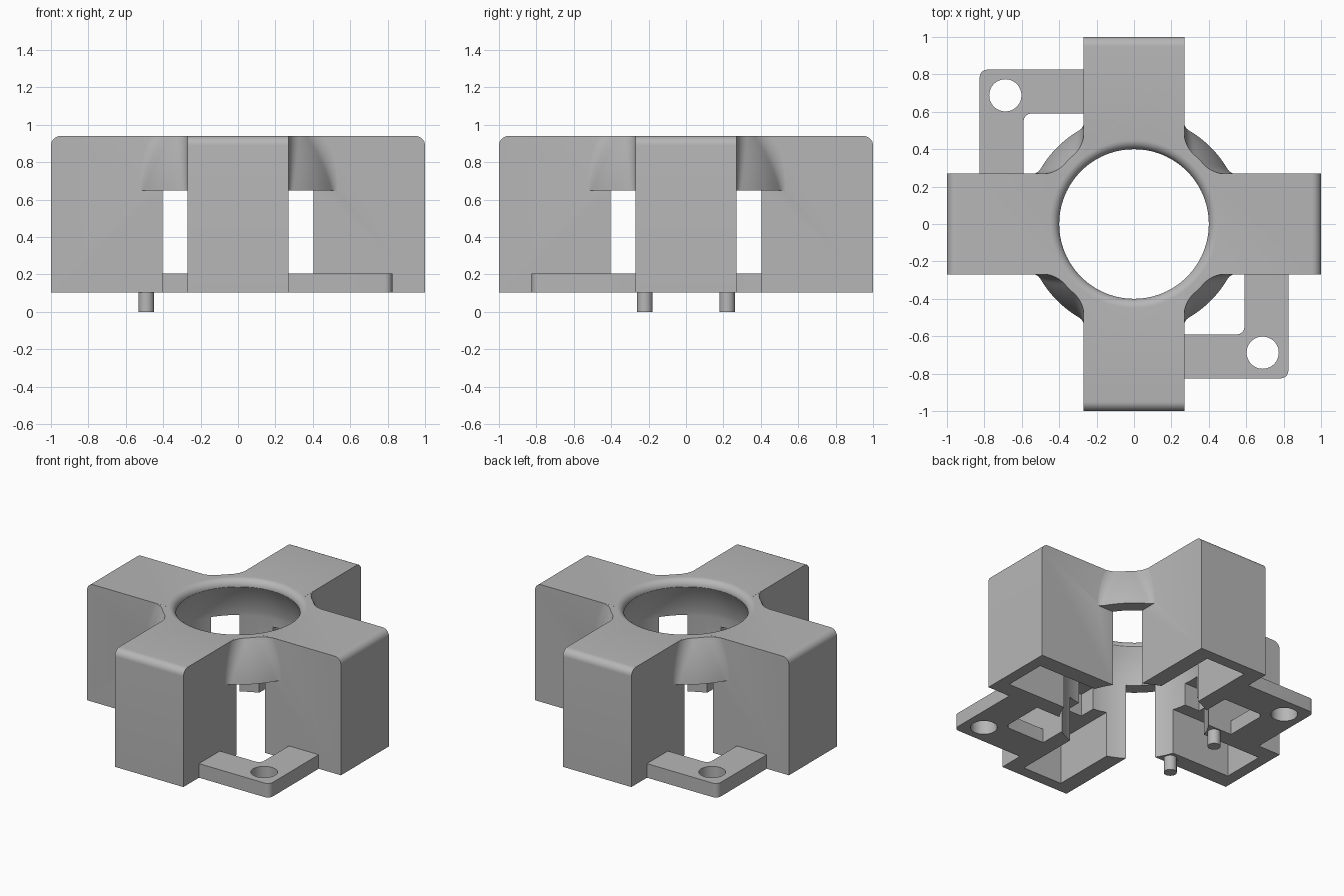
import bpy, bmesh, math
from mathutils import Matrix

cube = bpy.data.objects.get("Cube")
if cube:
    bpy.data.objects.remove(cube, do_unlink=True)

grey = bpy.data.materials.new("light_grey")
grey.use_nodes = True
COLOR = (0.47, 0.47, 0.47, 1)
grey.diffuse_color = COLOR
grey.node_tree.nodes["Principled BSDF"].inputs["Base Color"].default_value = COLOR

BASE, TOP, RING_Z = 0.105, 0.94, 0.65
HALF = 0.27        # half width of an arm
BORE = 0.485       # radius of the well between the arms


def make(name, bm):
    bmesh.ops.recalc_face_normals(bm, faces=bm.faces)
    mesh = bpy.data.meshes.new(name)
    bm.to_mesh(mesh)
    bm.free()
    mesh.materials.append(grey)
    obj = bpy.data.objects.new(name, mesh)
    bpy.context.collection.objects.link(obj)
    return obj


def prism(name, points, z0, z1, round_at=None, radius=0.05):
    """Extrude a flat outline; round the edges picked by round_at(midpoint, direction)."""
    bm = bmesh.new()
    face = bm.faces.new([bm.verts.new((x, y, z0)) for x, y in points])
    new = bmesh.ops.extrude_face_region(bm, geom=[face])["geom"]
    for v in new:
        if isinstance(v, bmesh.types.BMVert):
            v.co.z = z1
    bmesh.ops.recalc_face_normals(bm, faces=bm.faces)
    if round_at:
        edges = [e for e in bm.edges
                 if round_at((e.verts[0].co + e.verts[1].co) / 2,
                             (e.verts[0].co - e.verts[1].co).normalized())]
        bmesh.ops.bevel(bm, geom=edges, offset=radius, segments=8,
                        profile=0.5, affect='EDGES')
    return make(name, bm)


def rect(x0, x1, y0, y1):
    return [(x0, y0), (x1, y0), (x1, y1), (x0, y1)]


def cylinder(name, x, y, radius, z0, z1):
    bm = bmesh.new()
    bmesh.ops.create_cone(bm, cap_ends=True, segments=48, radius1=radius,
                          radius2=radius, depth=z1 - z0,
                          matrix=Matrix.Translation((x, y, (z0 + z1) / 2)))
    return make(name, bm)


def loft(name, rings):
    """Closed solid through rings of equal point count."""
    bm = bmesh.new()
    rows = [[bm.verts.new(p) for p in ring] for ring in rings]
    n = len(rows[0])
    for low, high in zip(rows, rows[1:]):
        for i in range(n):
            j = (i + 1) % n
            bm.faces.new((low[i], low[j], high[j], high[i]))
    bm.faces.new(rows[0])
    bm.faces.new(rows[-1])
    return make(name, bm)


def combine(target, tool, operation):
    mod = target.modifiers.new("combine", 'BOOLEAN')
    mod.operation, mod.solver, mod.object = operation, 'EXACT', tool
    bpy.context.view_layer.update()
    deps = bpy.context.evaluated_depsgraph_get()
    mesh = bpy.data.meshes.new_from_object(target.evaluated_get(deps))
    target.modifiers.clear()
    target.data = mesh
    bpy.data.objects.remove(tool, do_unlink=True)


def smooth(obj):
    bpy.ops.object.select_all(action='DESELECT')
    bpy.context.view_layer.objects.active = obj
    obj.select_set(True)
    bpy.ops.object.shade_smooth_by_angle(angle=math.radians(30))


# Two crossing bars with rounded upper ends
body = prism("cross_body", rect(-1, 1, -HALF, HALF), BASE, TOP,
             lambda m, d: abs(d.y) > 0.9 and m.z > TOP - 0.01)
bar = prism("cross_bar", rect(-HALF, HALF, -1, 1), BASE, TOP,
            lambda m, d: abs(d.x) > 0.9 and m.z > TOP - 0.01)
combine(body, bar, 'UNION')


# Domed collar whose corners blend into the arms
def collar_ring(z):
    t = (z - RING_Z) / (TOP - RING_Z)
    radius = 0.58 - 0.04 * t - 0.05 * t * t
    fillet = 0.05 + 0.11 * t
    edge = HALF - 0.002
    cx = math.sqrt((radius + fillet) ** 2 - (edge + fillet) ** 2)
    cy = edge + fillet
    a = math.atan2(cy, cx)
    steps = 8
    corner = []
    for i in range(steps + 1):
        b = -math.pi / 2 - (math.pi / 2 - a) * i / steps
        corner.append((cx + fillet * math.cos(b), cy + fillet * math.sin(b)))
    for i in range(1, steps):
        b = a + (math.pi / 2 - 2 * a) * i / steps
        corner.append((radius * math.cos(b), radius * math.sin(b)))
    corner += [(y, x) for x, y in reversed(corner[:steps + 1])]
    ring = []
    for c, s in ((1, 0), (0, 1), (-1, 0), (0, -1)):
        ring += [(c * x - s * y, s * x + c * y, z) for x, y in corner]
    return ring


LAYERS = 10
collar_top = TOP - 0.0005
collar = loft("collar", [collar_ring(RING_Z + (collar_top - RING_Z) * i / LAYERS)
                         for i in range(LAYERS + 1)])
combine(body, collar, 'UNION')

# Central well: straight below, domed inside the collar, rounded rim on top
LIP = 0.05
profile = [(BORE, 0), (BORE, RING_Z)]
for i in range(1, 9):
    t = i / 8
    profile.append((BORE - 0.03 * t - 0.055 * t * t, RING_Z + (TOP - LIP - RING_Z) * t))
for i in range(1, 9):
    b = math.pi / 2 * i / 8
    profile.append((0.40 + LIP * (1 - math.cos(b)), TOP - LIP + LIP * math.sin(b)))
profile.append((0.40 + LIP, 1.1))
SIDES = 96
well = loft("well_cutter", [[(r * math.cos(math.tau * k / SIDES),
                              r * math.sin(math.tau * k / SIDES), z)
                             for k in range(SIDES)] for r, z in profile])
combine(body, well, 'DIFFERENCE')

# Hollow underside of each arm, open toward the well
for quarter in range(4):
    for x1, half, height in ((0.92, 0.155, 0.43), (0.6, 0.06, 0.59)):
        pocket = prism("pocket_cutter", rect(0.3, x1, -half, half), 0, height)
        pocket.data.transform(Matrix.Rotation(quarter * math.pi / 2, 4, 'Z'))
        combine(body, pocket, 'DIFFERENCE')
smooth(body)

# Corner mounting brackets with screw holes
OUT, INN, END = 0.825, 0.59, 0.25
outline = [(END, -OUT), (OUT, -OUT), (OUT, -END), (INN, -END), (INN, -INN), (END, -INN)]
for name, turn in (("front_bracket", 0), ("back_bracket", math.pi)):
    bracket = prism(name, outline, BASE, 0.205,
                    lambda m, d: abs(d.z) > 0.9 and abs(m.x + m.y) < 0.01, 0.04)
    hole = cylinder("hole_cutter", 0.688, -0.688, 0.086, 0, 0.4)
    combine(bracket, hole, 'DIFFERENCE')
    bracket.data.transform(Matrix.Rotation(turn, 4, 'Z'))
    smooth(bracket)

# Locating pins under the right arm
for name, side in (("front_pin", -1), ("back_pin", 1)):
    smooth(cylinder(name, -0.49, side * 0.22, 0.042, 0, BASE + 0.02))
